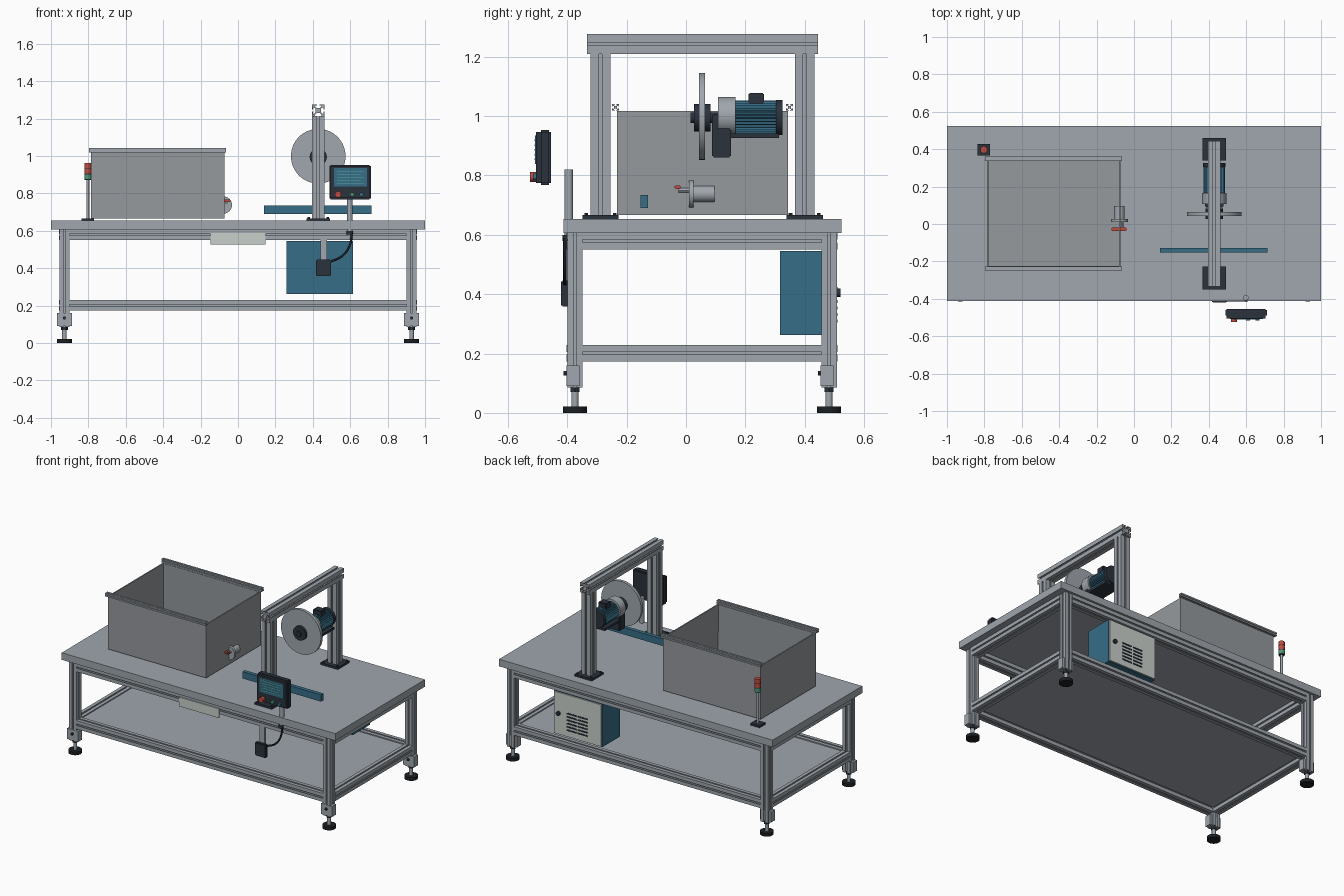
import bpy, bmesh, math
from mathutils import Matrix, Vector

cube = bpy.data.objects.get("Cube")
if cube:
    bpy.data.objects.remove(cube, do_unlink=True)


def material(name, r, g, b):
    m = bpy.data.materials.new(name)
    m.use_nodes = True
    m.diffuse_color = (r, g, b, 1)
    m.node_tree.nodes["Principled BSDF"].inputs["Base Color"].default_value = (r, g, b, 1)
    return m


ALU = material("aluminium", 0.35, 0.385, 0.42)
STEEL = material("sheet steel", 0.30, 0.32, 0.34)
DARK = material("dark grey", 0.024, 0.032, 0.046)
RUBBER = material("black rubber", 0.012, 0.015, 0.018)
BLUE = material("machine blue", 0.038, 0.155, 0.245)
WHITE = material("pale grey", 0.58, 0.63, 0.60)
RED = material("signal red", 0.55, 0.07, 0.05)
GREEN = material("signal green", 0.07, 0.32, 0.18)
CYAN = material("screen text", 0.10, 0.42, 0.38)


def finish(name, bm, mat, smooth=False):
    bmesh.ops.recalc_face_normals(bm, faces=bm.faces)
    me = bpy.data.meshes.new(name)
    bm.to_mesh(me)
    bm.free()
    ob = bpy.data.objects.new(name, me)
    bpy.context.collection.objects.link(ob)
    me.materials.append(mat)
    if smooth:
        bpy.ops.object.select_all(action="DESELECT")
        ob.select_set(True)
        bpy.context.view_layer.objects.active = ob
        bpy.ops.object.shade_smooth_by_angle()
    return ob


def box(name, x, y, z, mat, bevel=0):
    """Box from (low, high) ranges."""
    bm = bmesh.new()
    bmesh.ops.create_cube(bm, size=1)
    for v in bm.verts:
        v.co = [(r[0] + r[1]) / 2 + c * (r[1] - r[0]) for r, c in zip((x, y, z), v.co)]
    if bevel:
        bmesh.ops.bevel(bm, geom=bm.edges[:], offset=bevel, segments=2, affect="EDGES")
    return finish(name, bm, mat)


def extrude(name, outline, axis, a, b, centre, mat, smooth=False):
    """Sweep a 2D outline along an axis from a to b."""
    bm = bmesh.new()
    place = {"x": lambda p, t: (t, p[0] + centre[0], p[1] + centre[1]),
             "y": lambda p, t: (p[0] + centre[0], t, p[1] + centre[1]),
             "z": lambda p, t: (p[0] + centre[0], p[1] + centre[1], t)}[axis]
    ends = [[bm.verts.new(place(p, t)) for p in outline] for t in (a, b)]
    for ring in ends:
        bm.faces.new(ring)
    n = len(outline)
    for i in range(n):
        j = (i + 1) % n
        bm.faces.new((ends[0][i], ends[0][j], ends[1][j], ends[1][i]))
    return finish(name, bm, mat, smooth)


def ring(r, n=32, r2=None):
    radii = (r, r if r2 is None else r2)
    return [(radii[i % 2] * math.cos(math.tau * i / n), radii[i % 2] * math.sin(math.tau * i / n))
            for i in range(n)]


def rod(name, axis, a, b, centre, r, mat, n=32):
    return extrude(name, ring(r, n), axis, a, b, centre, mat, n > 8)


def slot_bar(name, axis, a, b, centre, h):
    """Square extrusion with a T-slot on each side."""
    half = [(1, -1), (1, -.17), (.86, -.17), (.86, -.52), (.68, -.52), (.42, -.26)]
    side = half + [(x, -y) for x, y in reversed(half[1:])]
    pts = []
    for k in range(4):
        for x, y in side:
            for _ in range(k):
                x, y = -y, x
            pts.append((x * h, y * h))
    return extrude(name, pts, axis, a, b, centre, ALU)


# Table frame
H = 0.026
LX, LY = 0.928, (-0.374, 0.482)
box("table_top", (-1, 1), (-0.412, 0.524), (0.607, 0.654), ALU)
for y in LY:
    for x in (-LX, LX):
        slot_bar("leg", "z", 0.085, 0.607, (x, y), H)
        box("foot_bracket", (x - 0.04, x + 0.04), (y - 0.028, y + 0.015), (0.09, 0.16), ALU)
        rod("bracket_bolt", "y", y - 0.038, y - 0.027, (x, 0.134), 0.009, DARK, 6)
        rod("foot_nut", "z", 0.07, 0.086, (x, y), 0.018, DARK, 6)
        rod("foot_stem", "z", 0.02, 0.09, (x, y), 0.012, ALU, 16)
        rod("foot_pad", "z", 0, 0.021, (x, y), 0.041, RUBBER)
for z in (0.579, 0.201):
    for y in LY:
        slot_bar("long_rail", "x", -LX + H, LX - H, (y, z), 0.028)
    for x in (-LX, LX):
        slot_bar("side_rail", "y", LY[0] + H, LY[1] - H, (x, z), 0.028)
box("lower_shelf", (-0.905, 0.905), (-0.35, 0.458), (0.205, 0.222), ALU)
box("name_plate", (-0.147, 0.147), (-0.408, -0.401), (0.527, 0.588), WHITE)

# Open bin with slotted rails
bm = bmesh.new()
bmesh.ops.create_cube(bm, size=1)
bmesh.ops.delete(bm, geom=[f for f in bm.faces if f.normal.z > 0.5], context="FACES_ONLY")
bmesh.ops.transform(bm, matrix=Matrix.Translation((-0.429, 0.056, 0.842))
                    @ Matrix.Diagonal((0.716, 0.576, 0.352, 1)), verts=bm.verts)
tank = finish("bin", bm, STEEL)
wall = tank.modifiers.new("wall", "SOLIDIFY")
wall.thickness = 0.012
for y in (-0.238, 0.349):
    slot_bar("bin_rail", "x", -0.797, -0.064, (y, 1.03), 0.0115)

# Drain valve on the bin
VX, VZ = -0.078, 0.738
rod("valve_flange", "y", 0.01, 0.026, (VX, VZ), 0.046, ALU)
rod("valve_body", "y", 0.02, 0.096, (VX, VZ), 0.028, ALU)
box("valve_handle", (-0.12, -0.04), (-0.038, -0.018), (0.754, 0.767), RED, 0.003)
rod("valve_stem", "y", -0.025, 0.012, (-0.062, 0.75), 0.007, ALU, 12)

# Signal tower
TX, TY = -0.803, 0.397
box("tower_base", (TX - 0.034, TX + 0.034), (TY - 0.03, TY + 0.03), (0.654, 0.667), DARK)
rod("tower_pole", "z", 0.667, 0.872, (TX, TY), 0.008, ALU, 16)
for i, mat in enumerate((GREEN, RED, RED)):
    z = 0.872 + i * 0.03
    rod("tower_gap", "z", z, z + 0.004, (TX, TY), 0.017, DARK)
    rod("tower_lamp", "z", z + 0.004, z + 0.03, (TX, TY), 0.019, mat)

# Gantry
GX = 0.429
for y in (-0.288, 0.4):
    slot_bar("gantry_post", "z", 0.667, 1.21, (GX, y), 0.033)
    box("post_plate", (GX - 0.063, GX + 0.063), (y - 0.061, y + 0.061), (0.654, 0.667), DARK)
    for sx in (-1, 1):
        for sy in (-1, 1):
            rod("plate_bolt", "z", 0.667, 0.673, (GX + sx * 0.05, y + sy * 0.048), 0.007, DARK, 6)
slot_bar("gantry_beam", "y", -0.333, 0.445, (GX, 1.243), 0.033)

# Disc, gearbox and finned motor
DZ = 0.995
rod("disc", "y", 0.044, 0.064, (GX, DZ + 0.004), 0.146, ALU, 64)
rod("disc_hub", "y", 0.027, 0.083, (GX, DZ), 0.046, DARK)
rod("drive_shaft", "y", 0.015, 0.17, (GX, DZ), 0.018, DARK)
box("gearbox", (GX - 0.05, GX + 0.05), (0.088, 0.152), (0.86, 1.008), DARK, 0.005)
rod("motor_flange", "y", 0.108, 0.166, (GX, 1.0), 0.065, ALU)
extrude("motor_body", ring(0.058, 64, 0.052), "y", 0.165, 0.304, (GX, DZ), BLUE)
rod("fan_cover", "y", 0.304, 0.326, (GX, DZ), 0.059, DARK)
box("terminal_box", (GX - 0.03, GX + 0.03), (0.21, 0.263), (1.04, 1.078), DARK, 0.004)
box("motor_base", (GX - 0.055, GX + 0.055), (0.15, 0.314), (0.927, 0.942), DARK)

# Guide fence
box("guide_fence", (0.139, 0.714), (-0.153, -0.128), (0.69, 0.735), BLUE)

# Control panel
box("panel_case", (0.488, 0.71), (-0.495, -0.455), (0.768, 0.953), DARK, 0.006)
box("panel_front", (0.494, 0.704), (-0.505, -0.494), (0.775, 0.947), DARK)
box("panel_screen", (0.512, 0.69), (-0.509, -0.504), (0.838, 0.935), BLUE)
for i in range(5):
    z = 0.852 + i * 0.016
    box("screen_line", (0.53, 0.672 - 0.016 * (i % 2)), (-0.511, -0.508), (z, z + 0.005), CYAN)
for x, r, out, mat in ((0.535, 0.017, 0.525, RED), (0.61, 0.011, 0.516, GREEN), (0.66, 0.011, 0.516, BLUE)):
    rod("panel_button", "y", -out, -0.504, (x, 0.795), r, mat, 24)
rod("panel_pole", "z", 0.585, 0.82, (0.598, -0.395), 0.0145, ALU)
rod("pole_collar", "z", 0.58, 0.6, (0.598, -0.398), 0.018, DARK)

# Pedal switch, hanger and cable
box("switch_hanger", (0.44, 0.476), (-0.402, -0.39), (0.44, 0.56), ALU)
box("switch_box", (0.418, 0.496), (-0.421, -0.396), (0.358, 0.446), DARK, 0.004)
curve = bpy.data.curves.new("cable", "CURVE")
curve.dimensions = "3D"
curve.bevel_depth = 0.006
curve.bevel_resolution = 2
path = [(0.608, 0.59), (0.6, 0.53), (0.56, 0.468), (0.49, 0.433)]
spline = curve.splines.new("BEZIER")
spline.bezier_points.add(len(path) - 1)
for p, (x, z) in zip(spline.bezier_points, path):
    p.co = Vector((x, -0.408, z))
    p.handle_left_type = p.handle_right_type = "AUTO"
curve.materials.append(RUBBER)
bpy.context.collection.objects.link(bpy.data.objects.new("cable", curve))

# Electrical cabinet with vented door
box("cabinet", (0.26, 0.615), (0.317, 0.5), (0.262, 0.546), BLUE)
box("cabinet_door", (0.264, 0.611), (0.5, 0.508), (0.266, 0.542), WHITE)
for row in range(6):
    for col in range(2):
        x, z = 0.365 + col * 0.08, 0.305 + row * 0.022
        box("door_vent", (x, x + 0.07), (0.506, 0.511), (z, z + 0.009), DARK)
rod("door_knob", "y", 0.507, 0.52, (0.575, 0.405), 0.014, DARK, 16)
